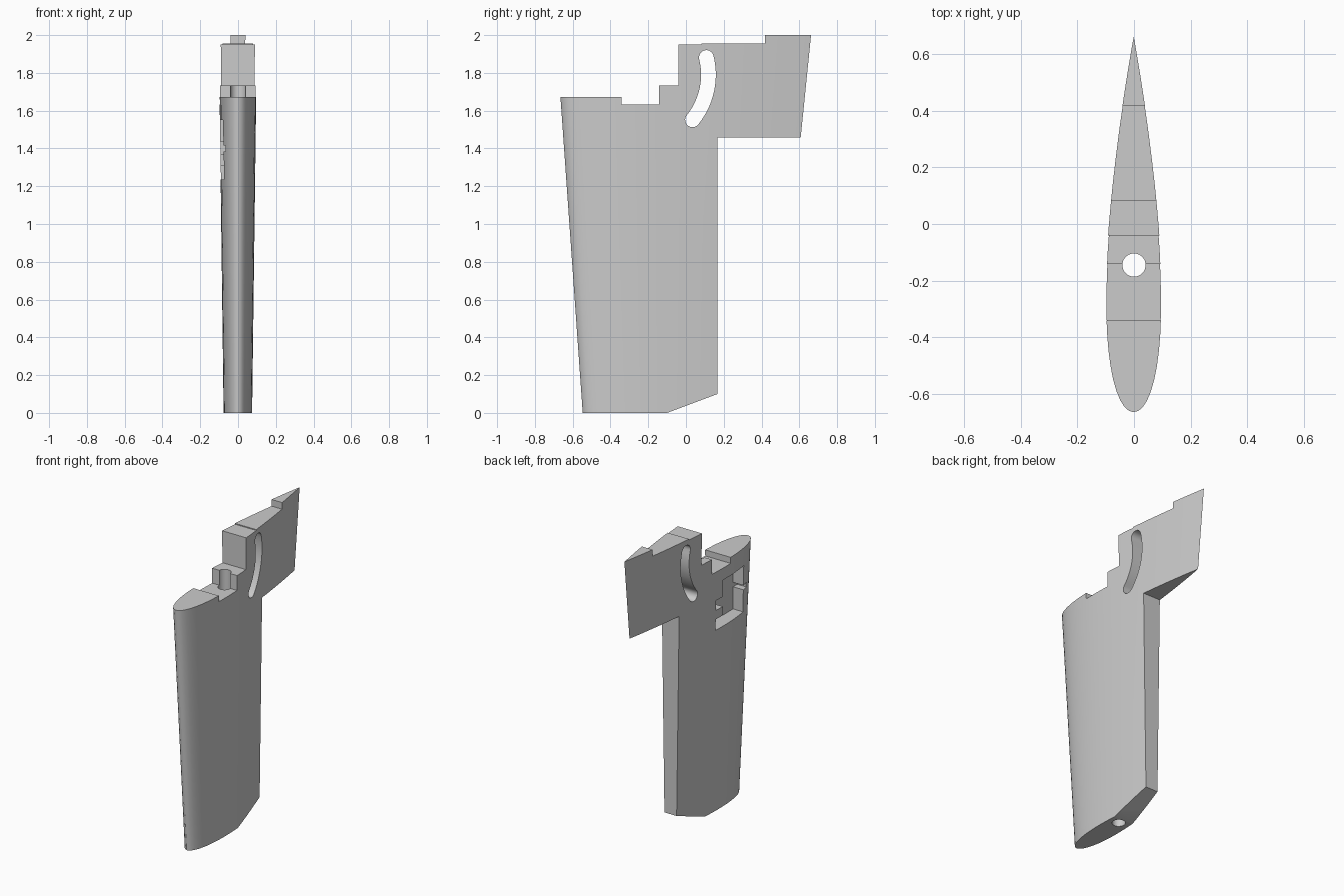
import bpy, bmesh, math
from mathutils import Vector

cube = bpy.data.objects.get("Cube")
if cube:
    bpy.data.objects.remove(cube, do_unlink=True)

mat = bpy.data.materials.new("light_grey")
mat.use_nodes = True
GREY = (0.6, 0.6, 0.6, 1)
mat.diffuse_color = GREY
mat.node_tree.nodes["Principled BSDF"].inputs["Base Color"].default_value = GREY


def loft(name, lower, upper):
    """Solid between two matching loops of points."""
    bm = bmesh.new()
    a = [bm.verts.new(p) for p in lower]
    b = [bm.verts.new(p) for p in upper]
    bm.faces.new(a[::-1])
    bm.faces.new(b)
    n = len(a)
    for i in range(n):
        j = (i + 1) % n
        bm.faces.new((a[i], a[j], b[j], b[i]))
    bmesh.ops.recalc_face_normals(bm, faces=bm.faces)
    mesh = bpy.data.meshes.new(name)
    bm.to_mesh(mesh)
    bm.free()
    mesh.materials.append(mat)
    obj = bpy.data.objects.new(name, mesh)
    bpy.context.collection.objects.link(obj)
    return obj


def side_prism(name, outline, x0, x1):
    """Extrude a (y, z) outline along x."""
    return loft(name, [(x0, y, z) for y, z in outline], [(x1, y, z) for y, z in outline])


def cut(target, tool, operation="DIFFERENCE"):
    tool.hide_render = True
    mod = target.modifiers.new("cut", "BOOLEAN")
    mod.operation = operation
    mod.solver = "EXACT"
    mod.object = tool
    bpy.context.view_layer.objects.active = target
    bpy.ops.object.modifier_apply(modifier=mod.name)
    bpy.data.objects.remove(tool, do_unlink=True)


def foil_section(z, steps=26):
    """Symmetric foil section, tapering with height."""
    lead, trail = -0.547 - 0.0705 * z, 0.46 + 0.101 * z
    chord = trail - lead

    def point(i, side):
        t = (1 - math.cos(math.pi * i / steps)) / 2
        half = 0.75 * (0.2969 * math.sqrt(t) - 0.126 * t - 0.3516 * t**2
                       + 0.2843 * t**3 - 0.1036 * t**4)
        return Vector((side * half * chord - 0.001, lead + t * chord, z))
    return ([point(i, 1) for i in range(steps + 1)]
            + [point(i, -1) for i in range(steps - 1, 0, -1)])


# Tapered foil body trimmed to the stepped side outline
blade = loft("foil_blade", foil_section(-0.1), foil_section(2.1))
outline = [(-1, 0), (-0.10, 0), (0.167, 0.10), (0.167, 1.458), (1, 1.458), (1, 2),
           (0.417, 2), (0.417, 1.955), (0.083, 1.955), (0.083, 1.949), (-0.04, 1.949),
           (-0.04, 1.733), (-0.142, 1.733), (-0.142, 1.632), (-0.341, 1.632),
           (-0.341, 1.673), (-1, 1.673)]
cut(blade, side_prism("outline_trim", outline, -0.5, 0.5), "INTERSECT")

# Vertical rod hole
ring = [(0.041 * math.cos(a), -0.145 + 0.041 * math.sin(a))
        for a in (math.tau * i / 32 for i in range(32))]
cut(blade, loft("rod_hole", [(x, y, -0.2) for x, y in ring], [(x, y, 2.2) for x, y in ring]))

# Curved through slot: an arc band with round ends
centre, radius, half = Vector((-0.26, 1.79)), 0.379, 0.039
start, end = math.radians(-39), math.radians(14)


def polar(origin, r, a):
    return origin + r * Vector((math.cos(a), math.sin(a)))


sweep = [start + (end - start) * i / 14 for i in range(15)]
caps = [math.pi * i / 10 for i in range(1, 10)]
slot = [polar(centre, radius + half, a) for a in sweep]
slot += [polar(polar(centre, radius, end), half, end + a) for a in caps]
slot += [polar(centre, radius - half, a) for a in reversed(sweep)]
slot += [polar(polar(centre, radius, start), half, start + math.pi + a) for a in caps]
cut(blade, side_prism("curved_slot", slot, -0.5, 0.5))

# Notched pocket in the right side, down to the mid plane
pocket = [(-0.505, 1.235), (-0.188, 1.235), (-0.188, 1.31), (-0.26, 1.31), (-0.26, 1.37),
          (-0.19, 1.37), (-0.19, 1.437), (-0.26, 1.437), (-0.26, 1.55), (-0.505, 1.55),
          (-0.505, 1.415), (-0.55, 1.415), (-0.55, 1.385), (-0.505, 1.385)]
cut(blade, side_prism("side_pocket", pocket, -0.5, 0))

# Smooth foil skin, crisp cut edges
bpy.ops.object.select_all(action="DESELECT")
blade.select_set(True)
bpy.context.view_layer.objects.active = blade
bpy.ops.object.shade_smooth_by_angle(angle=math.radians(30))
